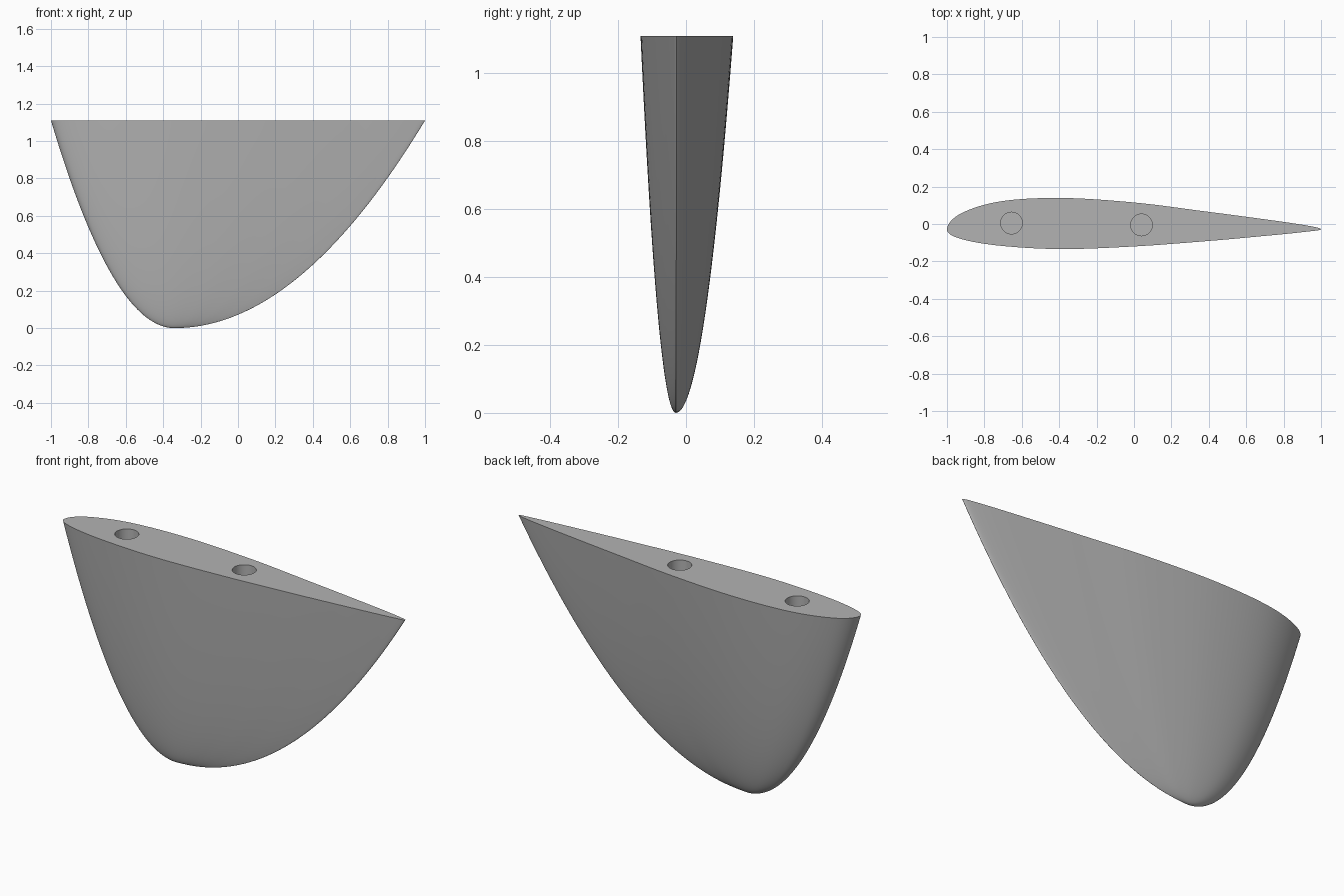
import bpy
import bmesh
import math
from mathutils import Vector

default_cube = bpy.data.objects.get("Cube")
if default_cube:
    bpy.data.objects.remove(default_cube, do_unlink=True)

HEIGHT = 1.11
TIP = Vector((-0.34, -0.03, 0))
RINGS = 40
STEPS = 8

# Section heights at cosine-spaced stations: nose, upper side, tail, lower side
SECTION = [-0.028, 0.057, 0.122, 0.139, 0.115, 0.067, 0.024, -0.008,
           -0.028, -0.041, -0.063, -0.092, -0.12, -0.134, -0.117, -0.08]


def section_outline():
    """Smooth closed outline through the section stations."""
    count = len(SECTION)
    outline = []
    for i in range(count):
        a, b, c, d = (SECTION[(i + k) % count] for k in (-1, 0, 1, 2))
        for step in range(STEPS):
            t = step / STEPS
            y = b + t / 2 * (c - a + t * (2*a - 5*b + 4*c - d + t * (3*(b - c) + d - a)))
            angle = math.tau * (i + t) / count
            outline.append(Vector((-math.cos(angle), y, 0)))
    return outline


def build_fin(material):
    """Loft the section from a rounded tip to the flat root."""
    outline = section_outline()
    bm = bmesh.new()
    tip = bm.verts.new(TIP)
    previous = None
    for ring_index in range(1, RINGS + 1):
        scale = ring_index / RINGS
        rise = Vector((0, 0, HEIGHT * scale ** 2))
        ring = [bm.verts.new(TIP + (p - TIP) * scale + rise) for p in outline]
        for i in range(len(ring)):
            j = (i + 1) % len(ring)
            if previous:
                bm.faces.new((previous[i], previous[j], ring[j], ring[i]))
            else:
                bm.faces.new((tip, ring[j], ring[i]))
        previous = ring
    bm.faces.new(previous)
    bmesh.ops.recalc_face_normals(bm, faces=bm.faces)
    mesh = bpy.data.meshes.new("fin")
    bm.to_mesh(mesh)
    bm.free()
    mesh.materials.append(material)
    fin = bpy.data.objects.new("fin", mesh)
    bpy.context.collection.objects.link(fin)
    return fin


def drill_hole(fin, x, y, radius=0.058, depth=0.3):
    """Sink a round blind mounting hole into the root face."""
    bpy.ops.mesh.primitive_cylinder_add(vertices=48, radius=radius, depth=depth * 2,
                                        location=(x, y, HEIGHT))
    cutter = bpy.context.object
    cutter.name = "hole_cutter"
    cutter.hide_render = True
    cutter.data.materials.append(fin.data.materials[0])
    select_only(fin)
    hole = fin.modifiers.new("mounting_hole", "BOOLEAN")
    hole.operation = "DIFFERENCE"
    hole.solver = "EXACT"
    hole.object = cutter
    bpy.ops.object.modifier_apply(modifier=hole.name)
    bpy.data.objects.remove(cutter, do_unlink=True)


def select_only(obj):
    bpy.ops.object.select_all(action="DESELECT")
    obj.select_set(True)
    bpy.context.view_layer.objects.active = obj


# Single plain grey
grey = bpy.data.materials.new("plain grey")
grey.use_nodes = True
colour = (0.45, 0.45, 0.45, 1)
grey.diffuse_color = colour
grey.node_tree.nodes["Principled BSDF"].inputs["Base Color"].default_value = colour

fin = build_fin(grey)
for x, y in ((-0.655, 0.005), (0.04, -0.005)):
    drill_hole(fin, x, y)
select_only(fin)
bpy.ops.object.shade_smooth_by_angle(angle=math.radians(35))
